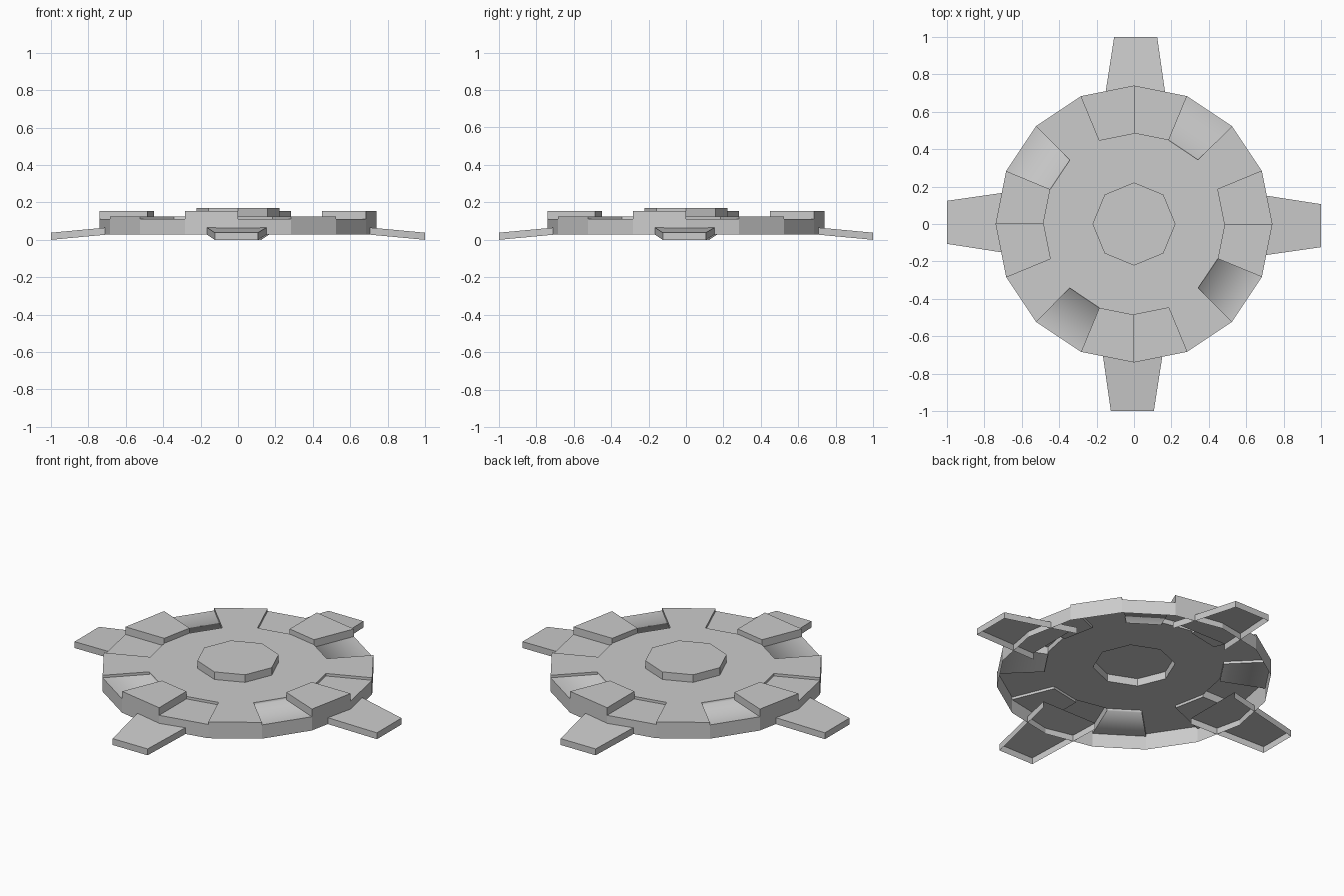
import bpy, bmesh
from math import cos, sin, pi
from mathutils import Vector, Matrix

if "Cube" in bpy.data.objects:
    bpy.data.objects.remove(bpy.data.objects["Cube"])

R_HUB, R_DECK, R_RIM = 0.222, 0.485, 0.74
Z_BASE, Z_DECK, Z_HUB = 0.028, 0.125, 0.17
# top heights of the four sectors repeated in each quarter: step, level, recess, raised pad
HEIGHTS = [0.11, Z_DECK, 0.11, 0.155]
STEP = pi / 8
UP = Vector((0, 0, 1))


def polar(r, i, z):
    a = i * STEP
    return Vector((r * cos(a), r * sin(a), z))


def add_face(bm, points, toward, smooth=False):
    """Face through the points (or existing verts), turned to look along 'toward'."""
    verts = [p if isinstance(p, bmesh.types.BMVert) else bm.verts.new(p) for p in points]
    f = bm.faces.new(verts)
    f.normal_update()
    if f.normal.dot(toward) < 0:
        f.normal_flip()
    f.smooth = smooth
    return f


def finish(bm, name):
    me = bpy.data.meshes.new(name)
    bm.to_mesh(me)
    bm.free()
    ob = bpy.data.objects.new(name, me)
    bpy.context.collection.objects.link(ob)
    return ob


# Central deck with an octagonal opening under the hub
bm = bmesh.new()
for i in range(0, 16, 2):
    add_face(bm, [polar(R_HUB, i, Z_DECK)]
             + [polar(R_DECK, i + j, Z_DECK) for j in range(3)]
             + [polar(R_HUB, i + 2, Z_DECK)], UP)
bmesh.ops.remove_doubles(bm, verts=bm.verts, dist=1e-5)
finish(bm, "deck")

# Octagonal hub cap, open below
bm = bmesh.new()
add_face(bm, [polar(R_HUB, i, Z_HUB) for i in range(0, 16, 2)], UP)
for i in range(0, 16, 2):
    add_face(bm, [polar(R_HUB, i, Z_DECK), polar(R_HUB, i + 2, Z_DECK),
                  polar(R_HUB, i + 2, Z_HUB), polar(R_HUB, i, Z_HUB)], polar(1, i + 1, 0))
finish(bm, "hub_cap")

# Rim of sixteen sectors at stepped heights, with walls between them
bm = bmesh.new()
for i in range(16):
    h, h_next = HEIGHTS[i % 4], HEIGHTS[(i + 1) % 4]
    out = polar(1, i + 0.5, 0)
    soft = i % 4 == 2
    a, b = [bm.verts.new(polar(R_DECK, k, h)) for k in (i, i + 1)]
    add_face(bm, [a, polar(R_RIM, i, h), polar(R_RIM, i + 1, h), b], UP, soft)
    # outer wall
    add_face(bm, [polar(R_RIM, i, Z_BASE), polar(R_RIM, i + 1, Z_BASE),
                  polar(R_RIM, i + 1, h), polar(R_RIM, i, h)], out)
    # inner wall up or down to the deck
    if h != Z_DECK:
        add_face(bm, [a, b, polar(R_DECK, i + 1, Z_DECK), polar(R_DECK, i, Z_DECK)],
                 out if h < Z_DECK else -out, soft)
    # side wall to the next sector, facing the lower one
    side = polar(1, i + 5, 0) * (1 if h > h_next else -1)
    add_face(bm, [polar(R_DECK, i + 1, h), polar(R_RIM, i + 1, h),
                  polar(R_RIM, i + 1, h_next), polar(R_DECK, i + 1, h_next)], side)
finish(bm, "stepped_rim")

# Four tapered, drooping legs, hollow underneath
for n, name in enumerate(("right", "back", "left", "front")):
    bm = bmesh.new()
    rot = Matrix.Rotation(n * pi / 2, 3, 'Z')

    def P(x, y, z):
        return rot @ Vector((x, y, z))

    top = [P(0.55, -0.188, 0.08), P(1, -0.124, 0.038), P(1, 0.106, 0.038), P(0.55, 0.176, 0.08)]
    low = [P(0.55, -0.188, 0.042), P(1, -0.124, 0), P(1, 0.106, 0), P(0.55, 0.176, 0.042)]
    add_face(bm, top, UP)
    for k, d in enumerate(((0, -1, 0), (1, 0, 0), (0, 1, 0))):
        add_face(bm, [low[k], low[k + 1], top[k + 1], top[k]], rot @ Vector(d))
    finish(bm, name + "_leg")
